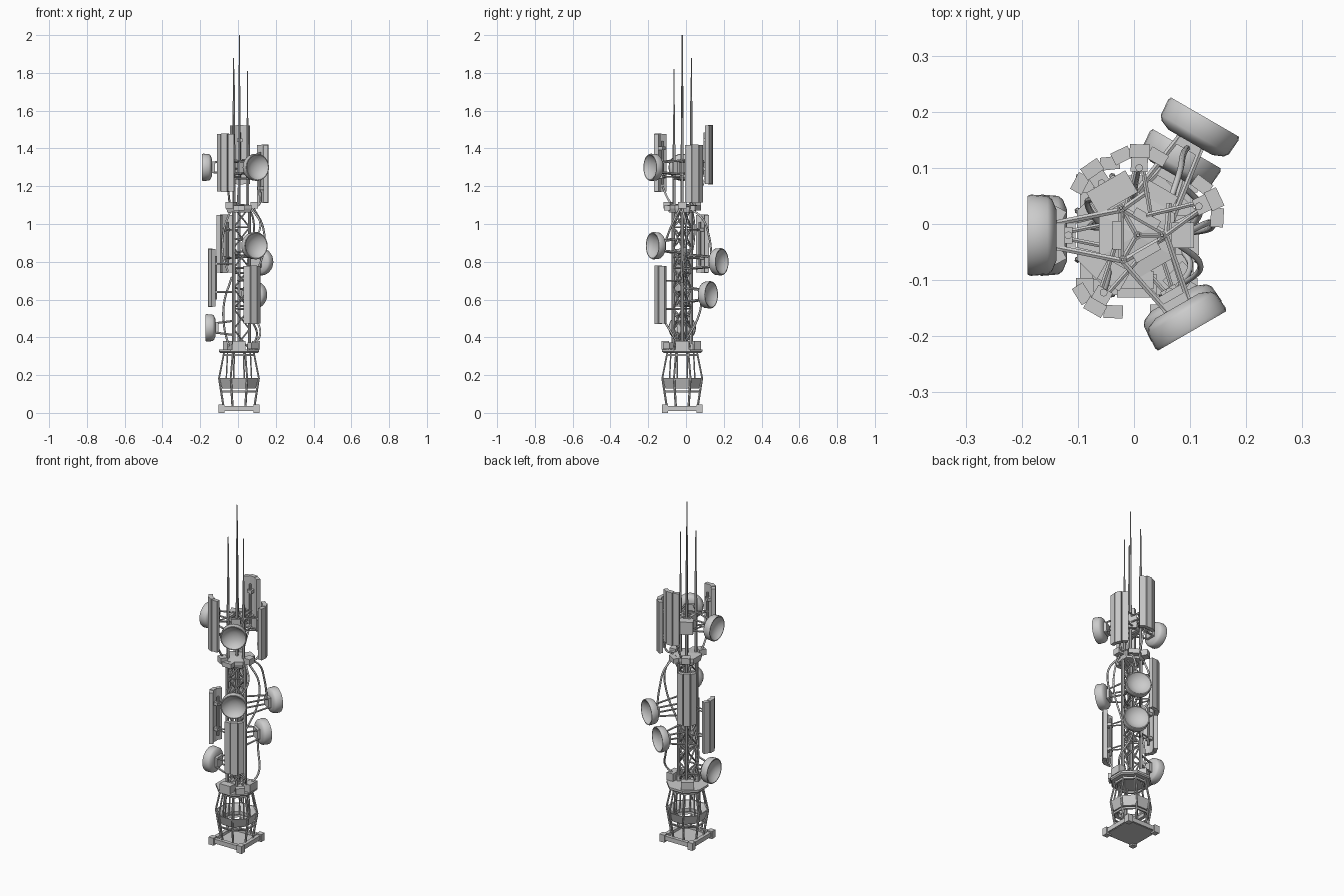
import bpy, bmesh
from math import cos, sin, radians, pi
from mathutils import Vector, Matrix

if "Cube" in bpy.data.objects:
    bpy.data.objects.remove(bpy.data.objects["Cube"])

CX, CY = 0.005, -0.02          # mast axis
LEGS = (0, 120, 240)


def P(ang, r, z, side=0.0):
    """Point at polar angle/radius about the mast axis, with a tangential offset."""
    a = radians(ang)
    return Vector((CX + r * cos(a) - side * sin(a), CY + r * sin(a) + side * cos(a), z))


def finish(bm, name, smooth=False):
    bmesh.ops.recalc_face_normals(bm, faces=bm.faces)
    me = bpy.data.meshes.new(name)
    bm.to_mesh(me)
    bm.free()
    ob = bpy.data.objects.new(name, me)
    bpy.context.collection.objects.link(ob)
    if smooth:
        bpy.ops.object.select_all(action='DESELECT')
        ob.select_set(True)
        bpy.context.view_layer.objects.active = ob
        bpy.ops.object.shade_smooth_by_angle(angle=radians(35))
    return ob


def rod(bm, a, b, r, sides=6, r2=None):
    a, b = Vector(a), Vector(b)
    d = b - a
    m = Matrix.Translation((a + b) / 2) @ d.to_track_quat('Z', 'Y').to_matrix().to_4x4()
    bmesh.ops.create_cone(bm, cap_ends=True, segments=sides, radius1=r,
                          radius2=r if r2 is None else r2, depth=d.length, matrix=m)


def box(bm, c, size, ang=0.0):
    m = Matrix.Translation(c) @ Matrix.Rotation(radians(ang), 4, 'Z') @ Matrix.Diagonal((*size, 1))
    bmesh.ops.create_cube(bm, size=1, matrix=m)


def lathe(bm, prof, segs, m, phase=0.0, closed=False):
    rings = [[bm.verts.new(m @ Vector((r * cos(phase + 2 * pi * i / segs),
                                       r * sin(phase + 2 * pi * i / segs), z)))
              for i in range(segs)] for r, z in prof]
    pairs = list(zip(rings, rings[1:])) + ([(rings[-1], rings[0])] if closed else [])
    for p, q in pairs:
        for i in range(segs):
            j = (i + 1) % segs
            bm.faces.new((p[i], p[j], q[j], q[i]))
    bmesh.ops.remove_doubles(bm, verts=bm.verts, dist=1e-5)


AXIS = Matrix.Translation((CX, CY, 0))
OCT = pi / 8

# Square base plate with frame rails and corner blocks
bm = bmesh.new()
box(bm, (CX, CY, 0.015), (0.19, 0.19, 0.012))
for s in (-1, 1):
    box(bm, (CX + s * 0.09, CY, 0.024), (0.022, 0.2, 0.026))
    box(bm, (CX, CY + s * 0.09, 0.024), (0.2, 0.022, 0.026))
    for t in (-1, 1):
        box(bm, (CX + s * 0.092, CY + t * 0.092, 0.022), (0.032, 0.032, 0.044))
finish(bm, "base_frame")

# Flared pedestal struts with rings
bm = bmesh.new()
for k in range(8):
    a = 22.5 + 45 * k
    rod(bm, P(a, 0.088, 0.03), P(a, 0.114, 0.185), 0.006)
    rod(bm, P(a, 0.114, 0.185), P(a, 0.084, 0.325), 0.005)
    rod(bm, P(a, 0.075, 0.13), P(a, 0.065, 0.325), 0.004)
finish(bm, "pedestal_struts")
bm = bmesh.new()
lathe(bm, [(0.096, 0.13), (0.115, 0.185), (0.108, 0.185), (0.075, 0.15), (0.075, 0.13)], 8, AXIS, OCT, True)
lathe(bm, [(0.1, 0.108), (0.104, 0.118), (0.094, 0.118), (0.09, 0.108)], 8, AXIS, OCT, True)
lathe(bm, [(0.09, 0.3), (0.09, 0.312), (0.078, 0.312), (0.078, 0.3)], 8, AXIS, OCT, True)
finish(bm, "pedestal_rings")

# Lower deck with equipment boxes
bm = bmesh.new()
lathe(bm, [(0, 0.318), (0.108, 0.318), (0.115, 0.324), (0.115, 0.336), (0, 0.336)], 8, AXIS, OCT)
for a, r in ((0, 0.09), (270, 0.09), (125, 0.075)):
    box(bm, P(a, r, 0.358), (0.042, 0.07, 0.046), a)
box(bm, P(315, 0.105, 0.355), (0.03, 0.05, 0.035), 315)
finish(bm, "lower_deck")

# Triangular lattice mast
bm = bmesh.new()
R, Z0, Z1, N = 0.056, 0.336, 1.09, 7
dz = (Z1 - Z0) / N
for a in LEGS:
    rod(bm, P(a, R, Z0), P(a, R, Z1), 0.009, 8)
    rod(bm, P(a, R, Z0), P(a, R, Z0 + 0.03), 0.016, 6)
    for k in range(N):
        lo, hi = Z0 + k * dz, Z0 + (k + 1) * dz
        rod(bm, P(a, R, lo), P(a + 120, R, hi), 0.0045)
        rod(bm, P(a, R, hi), P(a + 120, R, lo), 0.0045)
        if k % 2:
            rod(bm, P(a, R, hi), P(a + 120, R, hi), 0.0045)
rod(bm, P(0, 0, Z0), P(0, 0, Z1), 0.008)
rod(bm, P(90, 0.02, Z0), P(90, 0.02, Z1), 0.005)
finish(bm, "lattice_mast")

# Upper deck: hexagonal plates with boxes
bm = bmesh.new()
lathe(bm, [(0, 1.06), (0.07, 1.06), (0.078, 1.083), (0.078, 1.1), (0, 1.108)], 6, AXIS, pi / 6)
for a in (0, 120, 240):
    box(bm, P(a, 0.082, 1.1), (0.04, 0.046, 0.035), a)
for a in (60, 270):
    box(bm, P(a, 0.08, 1.085), (0.032, 0.06, 0.028), a)
finish(bm, "upper_deck")

# Whip antennas stepping down in thickness
bm = bmesh.new()
for a, r, step, top in ((0, 0.045, 1.56, 1.81), (120, 0.056, 1.65, 1.88),
                        (240, 0.05, 1.58, 1.82), (0, 0.002, 1.73, 2.0)):
    rod(bm, P(a, r, 1.1), P(a, r, 1.42), 0.008)
    rod(bm, P(a, r, 1.42), P(a, r, step), 0.006)
    rod(bm, P(a, r, step), P(a, r, top), 0.004, 6, 0.0028)
finish(bm, "whip_antennas")

# Upper collar and radio cabinets
bm = bmesh.new()
for z in (1.27, 1.33):
    for a in LEGS:
        rod(bm, P(a, 0.056, z), P(a + 120, 0.056, z), 0.006)
        rod(bm, P(a, 0.056, z), P(a, 0, z), 0.005)
box(bm, P(120, 0.088, 1.3), (0.045, 0.08, 0.075), 120)
for a in (60, 180, 300):
    box(bm, P(a, 0.035, 1.3), (0.016, 0.05, 0.08), a)
finish(bm, "upper_collar")

# Drum dishes: angle, face distance, height
DISH = [(0, 0), (0.045, 0), (0.064, 0.008), (0.07, 0.016), (0.0725, 0.046), (0.070, 0.052),
        (0.066, 0.052), (0.061, 0.046), (0.045, 0.033), (0.025, 0.025), (0, 0.022)]
for i, (a, r, z) in enumerate([(180, 0.195, 1.3), (300, 0.197, 1.3), (60, 0.13, 1.3), (300, 0.182, 0.885),
                               (60, 0.243, 0.8), (60, 0.178, 0.625), (180, 0.176, 0.45)]):
    back = r - 0.052
    bm = bmesh.new()
    m = Matrix.Translation(P(a, back, z)) @ (P(a, 1, 0) - P(a, 0, 0)).to_track_quat('Z', 'Y').to_matrix().to_4x4()
    if i != 2:
        lathe(bm, DISH, 28, m)
        finish(bm, f"dish_{i}", True)
        bm = bmesh.new()
        # Bracket plate and four struts to the mast
        box(bm, P(a, back - 0.006, z), (0.018, 0.055, 0.06), a)
    for s in (-1, 1):
        for h in (-0.025, 0.025):
            rod(bm, P(a, 0.028, z + h * 1.5, s * 0.045), P(a, back, z + h, s * 0.022), 0.0055)
    if i != 2:
        rod(bm, P(a, 0.028, z - 0.06, -0.045), P(a, 0.028, z - 0.06, 0.045), 0.005)
    finish(bm, f"dish_mount_{i}")

# Curved sector panels: angle, distance, bottom, top
PANELS = [(240, 0.148, 1.17, 1.48), (88, 0.15, 1.21, 1.525), (25, 0.152, 1.11, 1.42),
          (124, 0.142, 0.74, 1.05), (180, 0.152, 0.56, 0.87), (300, 0.146, 0.47, 0.78)]
for i, (a, r, lo, hi) in enumerate(PANELS):
    mid, h = (lo + hi) / 2, hi - lo
    bm = bmesh.new()
    box(bm, P(a, r, mid), (0.024, 0.036, h), a)
    for s in (-1, 1):
        box(bm, P(a, r - 0.009, mid, s * 0.032), (0.023, 0.034, h - 0.006), a + s * 28)
    finish(bm, f"sector_panel_{i}")
    # Mounting pole, clamps and stand-off arms
    bm = bmesh.new()
    rod(bm, P(a, r - 0.03, lo + 0.04), P(a, r - 0.03, hi - 0.04), 0.007, 8)
    for z in (mid - 0.075, mid + 0.075):
        box(bm, P(a, r - 0.022, z), (0.03, 0.03, 0.018), a)
        inner = z if lo < 1.06 else 1.3 + (z - mid) * 0.4
        zz = z if abs(z - inner) < 0.03 else inner
        for s in (-1, 1):
            rod(bm, P(a, 0.03, zz, s * 0.025), P(a, r - 0.028, zz, s * 0.006), 0.0045)
    finish(bm, f"panel_mount_{i}")

# Sagging feed cables
CABLES = [
    (P(40, 0.07, 1.08), P(55, 0.13, 1.03), P(60, 0.165, 0.93), P(60, 0.18, 0.82)),
    (P(0, 0.08, 1.08), P(10, 0.13, 0.98), P(5, 0.13, 0.85), P(0, 0.06, 0.68)),
    (P(350, 0.07, 1.08), P(335, 0.125, 1.0), P(310, 0.12, 0.9)),
    (P(0, 0.08, 0.36), P(20, 0.12, 0.42), P(50, 0.12, 0.53), P(60, 0.12, 0.62)),
    (P(345, 0.08, 0.36), P(330, 0.11, 0.42), P(305, 0.12, 0.49)),
    (P(150, 0.06, 0.35), P(165, 0.08, 0.45), P(170, 0.08, 0.58), P(160, 0.04, 0.72)),
    (P(170, 0.06, 0.75), P(150, 0.1, 0.85), P(140, 0.1, 0.98), P(130, 0.07, 1.07)),
    (P(225, 0.07, 1.1), P(235, 0.09, 1.13), P(240, 0.12, 1.2)),
    (P(15, 0.07, 1.1), P(20, 0.11, 1.1), P(24, 0.125, 1.17)),
    (P(95, 0.06, 1.09), P(92, 0.09, 1.16), P(88, 0.125, 1.25)),
]
for i, pts in enumerate(CABLES):
    cu = bpy.data.curves.new(f"cable_{i}", 'CURVE')
    cu.dimensions = '3D'
    cu.bevel_depth = 0.0055
    cu.bevel_resolution = 1
    cu.resolution_u = 8
    cu.use_fill_caps = True
    sp = cu.splines.new('BEZIER')
    sp.bezier_points.add(len(pts) - 1)
    for bp, p in zip(sp.bezier_points, pts):
        bp.co = p
        bp.handle_left_type = bp.handle_right_type = 'AUTO'
    bpy.context.collection.objects.link(bpy.data.objects.new(f"cable_{i}", cu))
